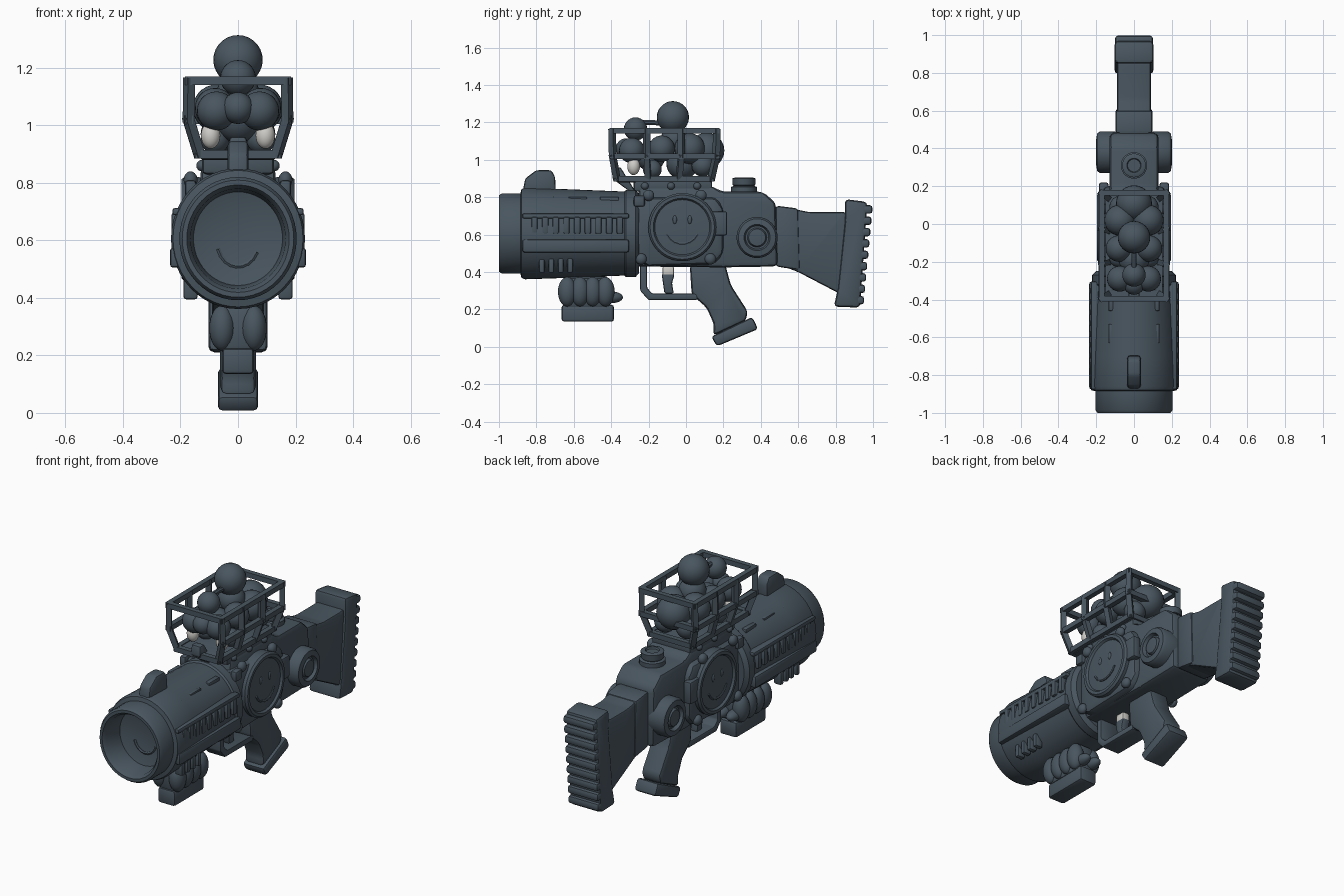
import bpy, bmesh, math
from mathutils import Vector, Matrix

if "Cube" in bpy.data.objects:
    bpy.data.objects.remove(bpy.data.objects["Cube"])


def material(name, rgb):
    m = bpy.data.materials.new(name)
    m.diffuse_color = (*rgb, 1)
    m.use_nodes = True
    m.node_tree.nodes["Principled BSDF"].inputs["Base Color"].default_value = m.diffuse_color
    return m


SLATE = material("dark slate", (0.066, 0.092, 0.115))
PALE = material("pale grey", (0.62, 0.61, 0.58))


def finish(name, bm, mat=SLATE, angle=35):
    bmesh.ops.recalc_face_normals(bm, faces=bm.faces)
    me = bpy.data.meshes.new(name)
    bm.to_mesh(me)
    bm.free()
    ob = bpy.data.objects.new(name, me)
    bpy.context.collection.objects.link(ob)
    me.materials.append(mat)
    bpy.ops.object.select_all(action='DESELECT')
    ob.select_set(True)
    bpy.context.view_layer.objects.active = ob
    bpy.ops.object.shade_smooth_by_angle(angle=math.radians(angle))
    return ob


def side_profile(name, pts, w, bevel=0.015, x=0.0, mat=SLATE):
    """Extrude a (y, z) outline to x +- w with rounded edges."""
    bm = bmesh.new()
    face = bm.faces.new([bm.verts.new((x - w, y, z)) for y, z in pts])
    ext = bmesh.ops.extrude_face_region(bm, geom=[face])
    bmesh.ops.translate(bm, vec=(2 * w, 0, 0),
                        verts=[v for v in ext['geom'] if isinstance(v, bmesh.types.BMVert)])
    if bevel:
        bmesh.ops.bevel(bm, geom=list(bm.edges), offset=bevel, segments=2,
                        profile=0.5, affect='EDGES', clamp_overlap=True)
    return finish(name, bm, mat)


def box(name, c, s, bevel=0.01, mat=SLATE):
    y, z, hy, hz = c[1], c[2], s[1] / 2, s[2] / 2
    return side_profile(name, [(y - hy, z - hz), (y + hy, z - hz), (y + hy, z + hz), (y - hy, z + hz)],
                        s[0] / 2, bevel, c[0], mat)


def lathe(name, prof, axis, origin, scale=(1, 1, 1), n=40):
    """Revolve (radius, height) points around the given direction."""
    bm = bmesh.new()
    rings = []
    for r, h in prof:
        if r == 0:
            rings.append([bm.verts.new((0, 0, h))] * n)
        else:
            rings.append([bm.verts.new((r * math.cos(2 * math.pi * i / n),
                                        r * math.sin(2 * math.pi * i / n), h)) for i in range(n)])
    for a, b in zip(rings, rings[1:]):
        for i in range(n):
            vs = list(dict.fromkeys((a[i], a[(i + 1) % n], b[(i + 1) % n], b[i])))
            bm.faces.new(vs)
    rot = Vector((0, 0, 1)).rotation_difference(Vector(axis)).to_matrix().to_4x4()
    bm.transform(Matrix.Translation(origin) @ Matrix.Diagonal((*scale, 1)) @ rot)
    return finish(name, bm)


def ball(name, c, r, s=(1, 1, 1), mat=SLATE):
    bm = bmesh.new()
    bmesh.ops.create_uvsphere(bm, u_segments=24, v_segments=14, radius=r)
    bm.transform(Matrix.Translation(c) @ Matrix.Diagonal((*s, 1)))
    return finish(name, bm, mat, 60)


def bars(name, segs, t, sides=4):
    """Join straight bars between pairs of points."""
    bm = bmesh.new()
    for a, b in segs:
        a, b = Vector(a), Vector(b)
        d = b - a
        m = Matrix.Translation((a + b) / 2) @ d.to_track_quat('Z', 'Y').to_matrix().to_4x4() \
            @ Matrix.Rotation(math.pi / sides, 4, 'Z')
        bmesh.ops.create_cone(bm, cap_ends=True, segments=sides, radius1=t, radius2=t,
                              depth=d.length + t, matrix=m)
    return finish(name, bm)


# Barrel with open muzzle
lathe("barrel", [(0, -0.85), (0.1, -0.855), (0.155, -0.87), (0.165, -0.98), (0.178, -1), (0.194, -1),
                 (0.204, -0.985), (0.204, -0.885), (0.226, -0.88), (0.233, -0.86), (0.228, -0.7),
                 (0.214, -0.33), (0.222, -0.32), (0.222, -0.27), (0.2, -0.25), (0, -0.25)],
      (0, 1, 0), (0, 0, 0.606), (1, 1, 1.05), 48)
bars("muzzle_curve", [[(0.07 * math.cos(a), -0.853, 0.59 + 0.08 * math.sin(a))
                       for a in (t, t + 0.3)] for t in [math.pi + 0.3 * i + 0.3 for i in range(8)]], 0.008, 6)
side_profile("front_sight", [(-0.875, 0.82), (-0.86, 0.9), (-0.8, 0.945), (-0.72, 0.945), (-0.7, 0.91),
                             (-0.695, 0.82)], 0.036, 0.014)

# Barrel side panels, vents and lower ribs
for s, side in ((1, "right"), (-1, "left")):
    box(f"{side}_panel_lower", (s * 0.205, -0.59, 0.54), (0.064, 0.57, 0.07), 0.012)
    box(f"{side}_panel_upper", (s * 0.203, -0.59, 0.70), (0.05, 0.57, 0.025), 0.008)
    for i in range(9):
        box(f"{side}_vent_{i}", (s * 0.21, -0.81 + i * 0.057, 0.65), (0.044, 0.034, 0.09), 0.008)
    for i in range(4):
        box(f"{side}_lower_rib_{i}", (s * 0.165, -0.77 + i * 0.05, 0.435), (0.05, 0.03, 0.08), 0.01)
    for i in range(3):
        box(f"{side}_top_rib_{i}", (s * 0.12, -0.75 + i * 0.17, 0.79), (0.03, 0.1, 0.025), 0.006)

# Receiver body
side_profile("receiver", [(-0.29, 0.43), (-0.25, 0.86), (0.14, 0.86), (0.19, 0.83), (0.41, 0.83),
                          (0.48, 0.77), (0.49, 0.43), (0.2, 0.425)], 0.13, 0.025)
side_profile("receiver_core", [(-0.28, 0.47), (-0.27, 0.8), (0.16, 0.8), (0.2, 0.74), (0.2, 0.5),
                               (0.15, 0.44), (-0.2, 0.43)], 0.165, 0.03)
box("basket_riser", (0, -0.07, 0.87), (0.25, 0.42, 0.08), 0.015)
lathe("top_knob", [(0, 0), (0.07, 0), (0.07, 0.04), (0.055, 0.045), (0.06, 0.05), (0.063, 0.085),
                   (0.05, 0.09), (0.038, 0.09), (0.034, 0.08), (0, 0.08)], (0, 0, 1), (0, 0.31, 0.815), n=28)

# Side discs, knobs and bolts
for s, side in ((1, "right"), (-1, "left")):
    lathe(f"{side}_disc", [(0, 0.1), (0.178, 0.1), (0.182, 0.185), (0.172, 0.197), (0.155, 0.197),
                           (0.147, 0.185), (0.08, 0.19), (0, 0.192)], (s, 0, 0), (0, -0.02, 0.64))
    arc = [(s * 0.19, -0.02 + 0.09 * math.cos(a), 0.64 + 0.09 * math.sin(a))
           for a in [math.pi * (1.15 + 0.1 * i) for i in range(8)]]
    bars(f"{side}_disc_curve", list(zip(arc, arc[1:])), 0.007, 6)
    for dy in (-0.04, 0.04):
        ball(f"{side}_disc_dimple", (s * 0.19, -0.02 + dy, 0.68), 0.014, (0.5, 0.8, 1.6))
    box(f"{side}_disc_tab", (s * 0.16, 0.17, 0.66), (0.05, 0.1, 0.13), 0.012)
    lathe(f"{side}_knob", [(0, 0.1), (0.11, 0.1), (0.11, 0.18), (0.1, 0.195), (0.07, 0.2), (0.062, 0.18),
                           (0.052, 0.18), (0.045, 0.195), (0, 0.2)], (s, 0, 0), (0, 0.38, 0.585), n=32)
    for i, (y, z) in enumerate(((-0.24, 0.47), (0.13, 0.47), (-0.2, 0.81), (0.08, 0.81))):
        ball(f"{side}_bolt_{i}", (s * 0.165, y, z), 0.03, (0.8, 1, 1))
    for i in range(3):
        ball(f"{side}_riser_bolt_{i}", (s * 0.125, -0.22 + 0.14 * i, 0.86), 0.02)
    box(f"{side}_lug", (s * 0.165, -0.25, 0.78), (0.04, 0.06, 0.06), 0.012)

# Stock and ridged butt pad
side_profile("stock", [(0.47, 0.45), (0.47, 0.75), (0.54, 0.745), (0.66, 0.72), (0.83, 0.72),
                       (0.86, 0.72), (0.83, 0.28), (0.6, 0.4)], 0.09, 0.022)
side_profile("stock_collar", [(0.48, 0.43), (0.48, 0.755), (0.6, 0.74), (0.61, 0.41)], 0.098, 0.015)
side_profile("butt_plate", [(0.85, 0.79), (0.97, 0.775), (0.93, 0.21), (0.79, 0.215), (0.81, 0.3),
                            (0.85, 0.68)], 0.103, 0.02)
for i in range(9):
    t = i / 8
    box(f"butt_ridge_{i}", (0, 0.92 + 0.045 * t, 0.25 + 0.485 * t), (0.2, 0.064, 0.045), 0.014)

# Grip, trigger guard and trigger
side_profile("grip", [(0.02, 0.44), (0.03, 0.28), (0.11, 0.21), (0.15, 0.12), (0.145, 0.06), (0.32, 0.14),
                      (0.33, 0.19), (0.24, 0.33), (0.21, 0.44)], 0.062, 0.02)
side_profile("grip_base", [(0.135, 0.055), (0.165, 0.003), (0.385, 0.095), (0.355, 0.16)], 0.07, 0.016)
side_profile("trigger_guard", [(-0.245, 0.44), (-0.245, 0.3), (-0.2, 0.25), (0.06, 0.25), (0.06, 0.285),
                               (-0.18, 0.285), (-0.208, 0.315), (-0.208, 0.44)], 0.06, 0.008)
side_profile("trigger", [(-0.13, 0.39), (-0.115, 0.285), (-0.065, 0.285), (-0.075, 0.34), (-0.06, 0.39)],
             0.026, 0.01)
box("trigger_pivot", (0, -0.095, 0.405), (0.045, 0.06, 0.05), 0.008, PALE)

# Foregrip block with clenched finger shapes
box("foregrip_block", (0, -0.525, 0.18), (0.11, 0.28, 0.09), 0.014)
box("foregrip_palm", (0, -0.53, 0.29), (0.13, 0.26, 0.17), 0.03)
for s, side in ((1, "right"), (-1, "left")):
    for i in range(4):
        ball(f"{side}_finger_{i}", (s * 0.055, -0.635 + i * 0.068, 0.295), 0.045, (1, 1.1, 1.75))
    ball(f"{side}_thumb", (s * 0.035, -0.4, 0.265), 0.035, (1, 1.8, 0.9))

# Basket frame
F, B, FB, BB = -0.395, 0.165, -0.37, 0.135   # front and back at top and bottom
LEVELS = ((1.155, 0.17, F, B), (1.02, 0.172, F + 0.003, B - 0.003), (0.9, 0.135, FB, BB))
segs = []
for z, x, f, b in LEVELS:
    segs += [((s * x, f, z), (s * x, b, z)) for s in (1, -1)]
    if z != 1.02:
        segs += [((-x, y, z), (x, y, z)) for y in (f, b)]
for (z0, x0, f0, b0), (z1, x1, f1, b1) in zip(LEVELS, LEVELS[1:]):
    for s in (1, -1):
        for k in (0, 0.33, 0.66, 1):
            segs.append(((s * x0, f0 + k * (b0 - f0), z0), (s * x1, f1 + k * (b1 - f1), z1)))
segs.append(((-0.172, B, 1.02), (0.172, B, 1.02)))
bars("basket_frame", segs, 0.021)
box("basket_floor", (0, -0.115, 0.895), (0.26, 0.5, 0.03), 0.008)
side_profile("basket_front_bracket", [(-0.395, 0.9), (-0.39, 0.96), (-0.35, 0.96), (-0.27, 0.83), (-0.3, 0.83)],
             0.03, 0.01)

# Balls piled in the basket
PILE = [(0, -0.07, 1.228, 0.086), (0, -0.27, 1.165, 0.062), (0, 0.11, 1.05, 0.095), (0, -0.19, 1.02, 0.08),
        (0, -0.02, 0.98, 0.085), (0, -0.06, 1.11, 0.075), (0, -0.32, 1.06, 0.055)]
for s in (1, -1):
    PILE += [(s * 0.075, -0.29, 1.05, 0.068), (s * 0.08, -0.13, 1.06, 0.07), (s * 0.075, 0.02, 1.06, 0.082),
             (s * 0.07, 0.09, 0.97, 0.06), (s * 0.08, -0.18, 0.95, 0.05)]
for i, (x, y, z, r) in enumerate(PILE):
    ball(f"pile_ball_{i}", (x, y, z), r)
for s in (1, -1):
    ball("pale_ball", (s * 0.095, -0.28, 0.965), 0.042, (0.8, 0.8, 1.1), PALE)
bars("ball_stem", [((0, -0.27, 1.2), (0, -0.18, 1.2)), ((0, -0.18, 1.2), (0, -0.08, 1.19))], 0.014, 8)
